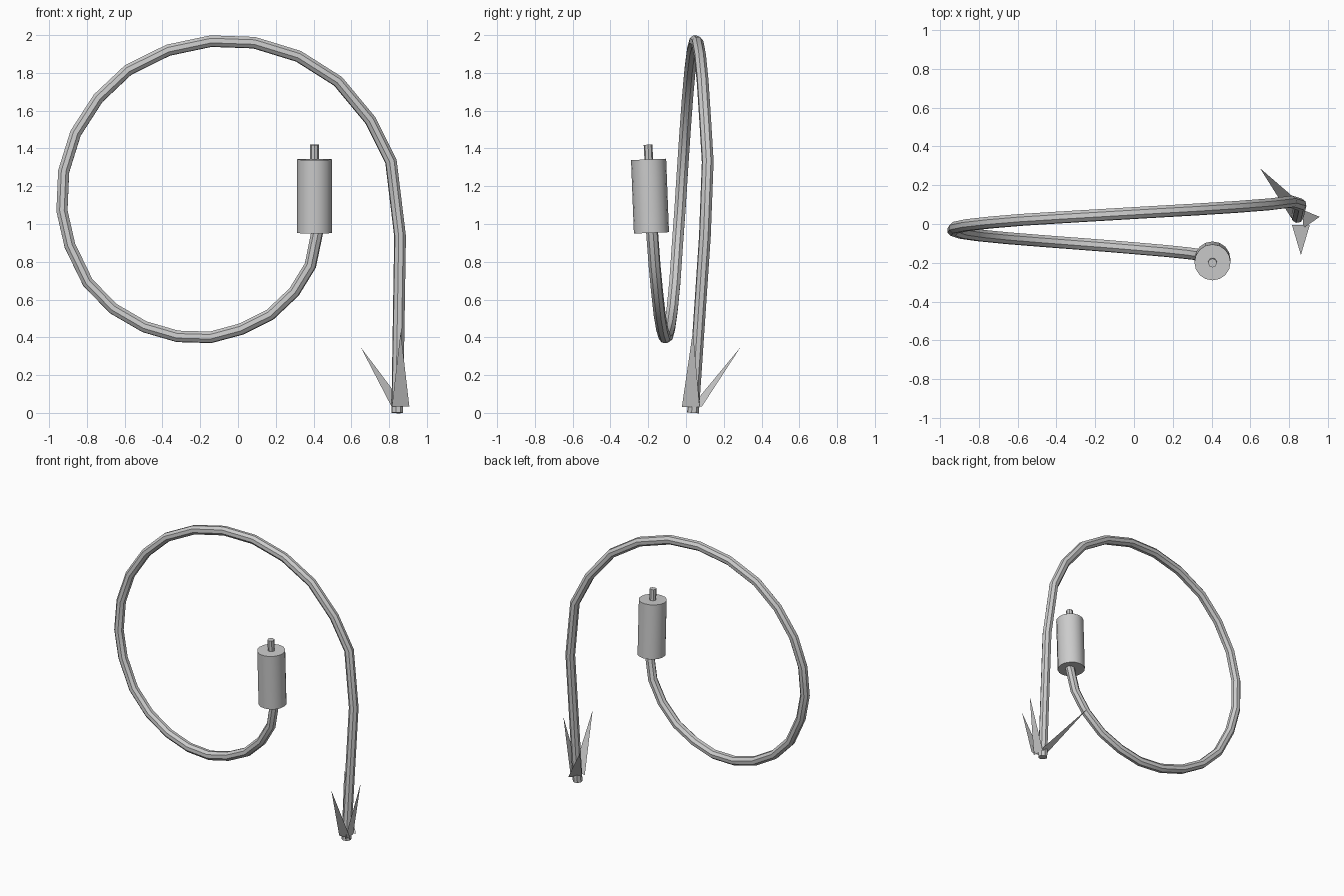
import bpy
from mathutils import Vector

if "Cube" in bpy.data.objects:
    bpy.data.objects.remove(bpy.data.objects["Cube"])


def cylinder(name, start, end, radius, sides):
    """Capped cylinder between two points."""
    start, end = Vector(start), Vector(end)
    axis = end - start
    bpy.ops.mesh.primitive_cylinder_add(vertices=sides, radius=radius, depth=axis.length,
                                        location=(start + end) / 2)
    ob = bpy.context.object
    ob.name = name
    ob.rotation_euler = axis.to_track_quat('Z', 'Y').to_euler()
    bpy.ops.object.shade_smooth_by_angle()
    return ob


# Looping stem: x, z of the curl, with y drifting steadily forward along it
curl = [(0.81, 1.33), (0.70, 1.55), (0.53, 1.755), (0.32, 1.888), (0.085, 1.96), (-0.143, 1.968),
        (-0.37, 1.92), (-0.582, 1.815), (-0.74, 1.666), (-0.86, 1.48), (-0.923, 1.278),
        (-0.932, 1.07), (-0.89, 0.886), (-0.795, 0.69), (-0.66, 0.552), (-0.495, 0.456),
        (-0.32, 0.405), (-0.145, 0.40), (0.015, 0.443), (0.17, 0.52), (0.297, 0.64),
        (0.383, 0.78), (0.42, 0.96)]
path = [(0.843, 0.037, 0.0), (0.858, 0.10, 0.935)]
path += [(x, 0.115 - 0.0134 * i, z) for i, (x, z) in enumerate(curl)]

curve = bpy.data.curves.new("stem", 'CURVE')
curve.dimensions = '3D'
curve.bevel_depth = 0.032
curve.bevel_resolution = 2
curve.use_fill_caps = True
spline = curve.splines.new('POLY')
spline.points.add(len(path) - 1)
for point, co in zip(spline.points, path):
    point.co = (*co, 1)
stem = bpy.data.objects.new("stem", curve)
bpy.context.collection.objects.link(stem)
bpy.context.view_layer.objects.active = stem
stem.select_set(True)
bpy.ops.object.convert(target='MESH')
bpy.ops.object.shade_smooth_by_angle()

# Seed head and the thin spike on top
cylinder("seed_head", (0.405, -0.183, 0.953), (0.405, -0.198, 1.342), 0.093, 16)
cylinder("spike", (0.405, -0.196, 1.32), (0.405, -0.201, 1.42), 0.023, 8)

# Three flat pointed leaves at the foot: two base corners and a tip
leaves = {
    "front_leaf": [(0.815, -0.005, 0.035), (0.907, -0.005, 0.035), (0.861, -0.16, 0.43)],
    "right_leaf": [(0.873, -0.022, 0.03), (0.873, 0.072, 0.03), (0.958, 0.037, 0.435)],
    "back_leaf": [(0.885, 0.085, 0.035), (0.812, 0.03, 0.035), (0.65, 0.288, 0.347)],
}
for name, corners in leaves.items():
    mesh = bpy.data.meshes.new(name)
    mesh.from_pydata(corners, [], [(0, 1, 2)])
    bpy.context.collection.objects.link(bpy.data.objects.new(name, mesh))
